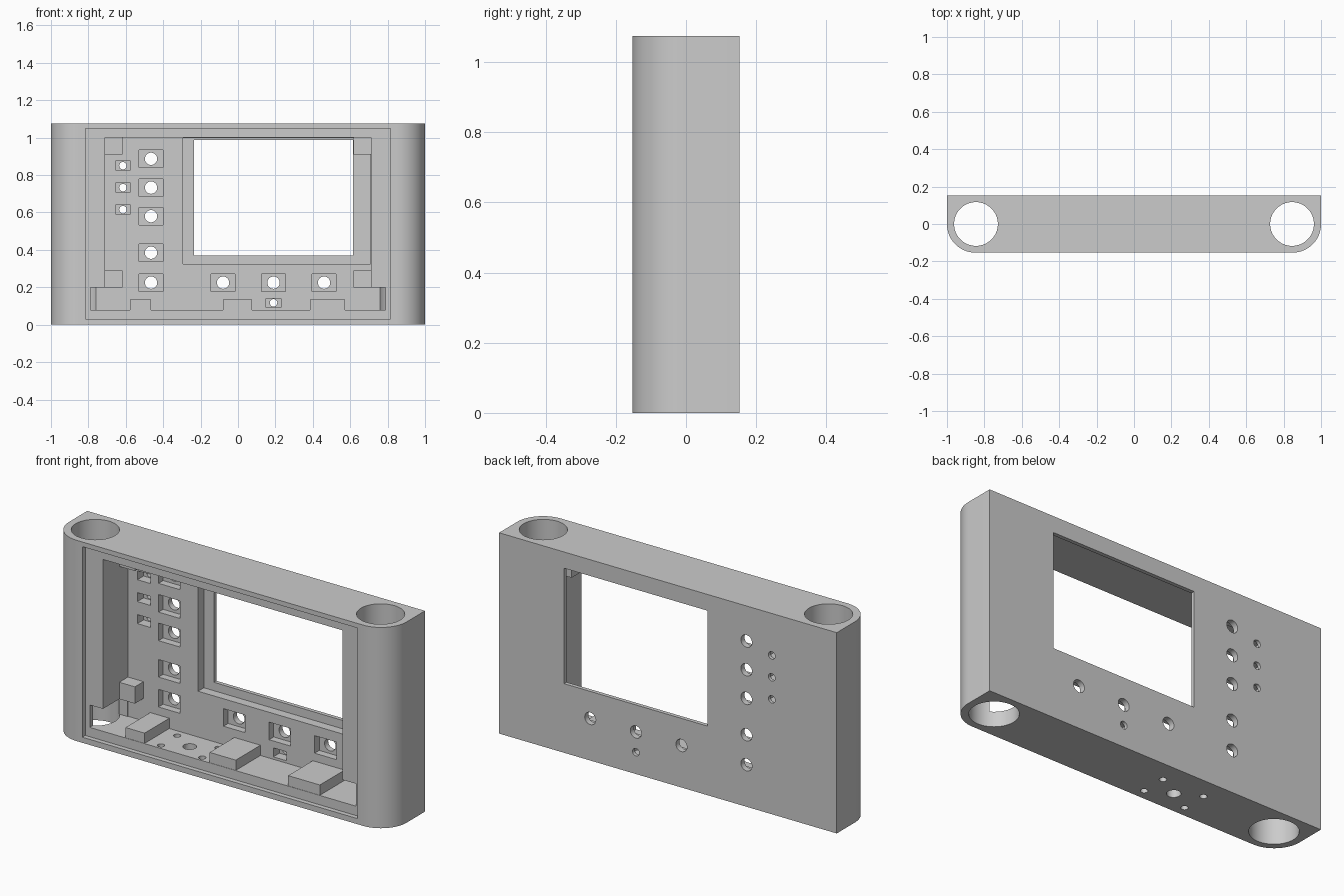
import bpy, bmesh, math
from mathutils import Matrix, Vector

cube = bpy.data.objects.get("Cube")
if cube:
    bpy.data.objects.remove(cube, do_unlink=True)

W, D, H = 1.0, 0.153, 1.075      # half width, half depth, height
LIP, WALL = -0.128, 0.083        # front lip and inner back wall positions

grey = bpy.data.materials.new("case grey")
grey.use_nodes = True
grey.diffuse_color = (0.6, 0.6, 0.6, 1)
grey.node_tree.nodes["Principled BSDF"].inputs["Base Color"].default_value = grey.diffuse_color


def finish(name, bm):
    bmesh.ops.recalc_face_normals(bm, faces=bm.faces)
    mesh = bpy.data.meshes.new(name)
    bm.to_mesh(mesh)
    bm.free()
    mesh.materials.append(grey)
    obj = bpy.data.objects.new(name, mesh)
    bpy.context.collection.objects.link(obj)
    return obj


def box(name, xs, ys, zs):
    spans = (xs, ys, zs)
    centre = Vector([sum(s) / 2 for s in spans])
    size = [s[1] - s[0] for s in spans]
    bm = bmesh.new()
    bmesh.ops.create_cube(bm, size=1, matrix=Matrix.Translation(centre) @ Matrix.Diagonal((*size, 1)))
    return finish(name, bm)


def rod(name, centre, radius, length, along_y=False, sides=32):
    bm = bmesh.new()
    turn = Matrix.Rotation(math.pi / 2 if along_y else 0, 4, "X")
    bmesh.ops.create_cone(bm, cap_ends=True, segments=sides, radius1=radius, radius2=radius,
                          depth=length, matrix=Matrix.Translation(centre) @ turn)
    return finish(name, bm)


# Case body: square back corners, rounded front corners
R, STEPS = 0.152, 16
arc = [i * math.pi / 2 / STEPS for i in range(STEPS + 1)]
right = [(W - R + R * math.cos(a), R - D - R * math.sin(a)) for a in arc]
profile = [(W, D)] + right + [(-x, y) for x, y in reversed(right)] + [(-W, D)]
bm = bmesh.new()
base = bm.faces.new([bm.verts.new((x, y, 0)) for x, y in profile])
top = bmesh.ops.extrude_face_region(bm, geom=[base])["geom"]
bmesh.ops.translate(bm, vec=(0, 0, H), verts=[g for g in top if isinstance(g, bmesh.types.BMVert)])
case = finish("case_body", bm)

# Front lid recess, main cavity and low side slots
cutters = [
    box("lid_cut", (-0.815, 0.815), (-0.3, LIP), (0.03, 1.05)),
    box("cavity_cut", (-0.71, 0.71), (-0.25, WALL), (0.08, 1.0)),
    box("slot_cut", (-0.788, 0.788), (-0.2, WALL - 0.004), (0.08, 0.2)),
    box("screen_recess_cut", (-0.295, 0.709), (0, 0.132), (0.325, 0.999)),
    box("screen_cut", (-0.235, 0.615), (0, 0.3), (0.37, 0.988)),
]

# Vertical end tubes
for side in (-1, 1):
    cutters.append(rod("tube_cut", (side * 0.845, 0, H / 2), 0.117, 2 * H, sides=64))

# Button and indicator pockets with holes through the back wall
buttons = [(-0.465, z) for z in (0.887, 0.733, 0.58, 0.385, 0.225)]
buttons += [(x, 0.225) for x in (-0.08, 0.19, 0.46)]
lights = [(-0.615, z) for z in (0.85, 0.733, 0.615)] + [(0.19, 0.117)]
for spots, w, h, back, radius in ((buttons, 0.064, 0.047, 0.122, 0.033),
                                  (lights, 0.039, 0.024, 0.135, 0.02)):
    for x, z in spots:
        cutters.append(box("pocket_cut", (x - w, x + w), (0.03, back), (z - h, z + h)))
        cutters.append(rod("hole_cut", (x, 0.2, z), radius, 0.28, along_y=True, sides=24))

# Mounting holes in the floor
cx, cy = -0.265, -0.03
cutters.append(rod("floor_hole_cut", (cx, cy, 0.04), 0.034, 0.2, sides=16))
for sx in (-1, 1):
    for sy in (-1, 1):
        cutters.append(rod("floor_screw_cut", (cx + sx * 0.122, cy + sy * 0.068, 0.04), 0.018, 0.2, sides=16))

# Apply every cut
bpy.context.view_layer.objects.active = case
for cutter in cutters:
    cutter.hide_render = True
    mod = case.modifiers.new("cut", "BOOLEAN")
    mod.operation = "DIFFERENCE"
    mod.solver = "EXACT"
    mod.object = cutter
    bpy.ops.object.modifier_apply(modifier=mod.name)
for cutter in cutters:
    bpy.data.objects.remove(cutter, do_unlink=True)

# Corner posts inside the cavity
for side, label in ((-1, "right"), (1, "left")):
    xs = sorted((side * 0.618, side * 0.718))
    box("upper_post_" + label, xs, (0.01, WALL + 0.002), (0.91, 1.01))
    box("lower_post_" + label, xs, (0.01, WALL + 0.002), (0.2, 0.29))

# Support blocks on the floor
for i, xs in enumerate(((-0.578, -0.465), (-0.08, 0.075), (0.385, 0.573))):
    box("floor_block_%d" % (i + 1), xs, (LIP + 0.002, WALL + 0.002), (0.07, 0.135))

# Smooth the curved walls, keep edges sharp
bpy.ops.object.select_all(action="DESELECT")
case.select_set(True)
bpy.ops.object.shade_smooth_by_angle(angle=math.radians(30))
